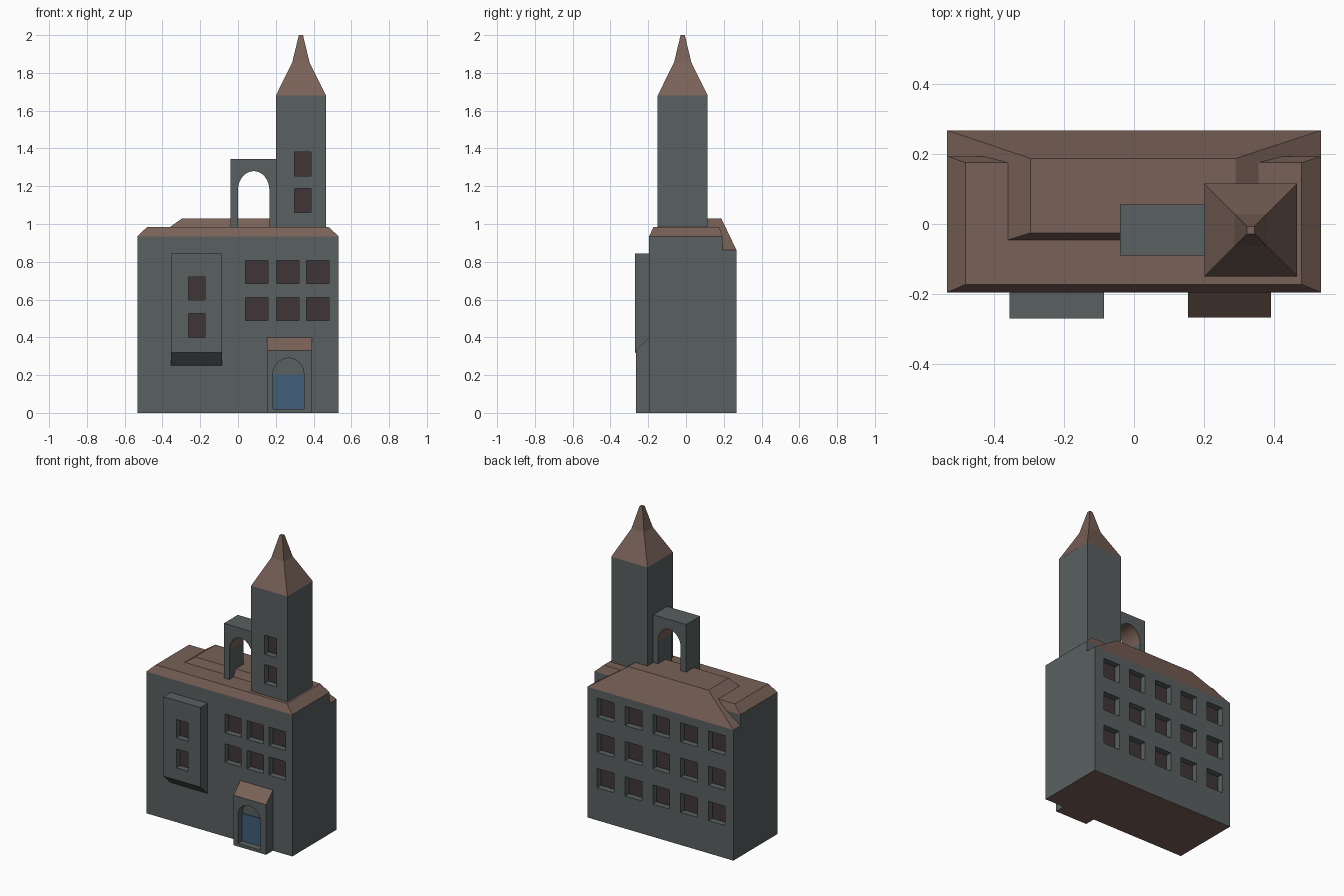
import bpy, bmesh, math

if "Cube" in bpy.data.objects:
    bpy.data.objects.remove(bpy.data.objects["Cube"])


def material(name, rgb):
    m = bpy.data.materials.new(name)
    m.diffuse_color = (*rgb, 1)
    m.use_nodes = True
    m.node_tree.nodes["Principled BSDF"].inputs["Base Color"].default_value = m.diffuse_color
    return m


WALL = material("grey wall", (0.100, 0.115, 0.118))
ROOF = material("brown roof", (0.188, 0.120, 0.095))
GLASS = material("dark window", (0.051, 0.037, 0.037))
DOOR = material("blue door", (0.051, 0.114, 0.195))
PALETTE = [WALL, ROOF, GLASS, DOOR]


def finish(name, bm, mat):
    bmesh.ops.recalc_face_normals(bm, faces=bm.faces)
    me = bpy.data.meshes.new(name)
    for f in bm.faces:
        f.material_index = mat
    bm.to_mesh(me)
    bm.free()
    for m in PALETTE:
        me.materials.append(m)
    ob = bpy.data.objects.new(name, me)
    bpy.context.collection.objects.link(ob)
    return ob


def add_loft(bm, rings):
    """Closed solid through a list of rings with equal point counts."""
    vs = [[bm.verts.new(p) for p in r] for r in rings]
    n = len(vs[0])
    bm.faces.new(vs[0])
    bm.faces.new(vs[-1])
    for a, b in zip(vs, vs[1:]):
        for i in range(n):
            j = (i + 1) % n
            bm.faces.new((a[i], a[j], b[j], b[i]))


def stack(name, levels, mat):
    """Rectangles (x0, x1, y0, y1, z) lofted upwards."""
    bm = bmesh.new()
    add_loft(bm, [[(a, c, z), (b, c, z), (b, d, z), (a, d, z)] for a, b, c, d, z in levels])
    return finish(name, bm, mat)


def box(name, x0, x1, y0, y1, z0, z1, mat=0):
    return stack(name, [(x0, x1, y0, y1, z0), (x0, x1, y0, y1, z1)], mat)


def side_profile(name, pts, x0, x1):
    bm = bmesh.new()
    add_loft(bm, [[(x, y, z) for y, z in pts] for x in (x0, x1)])
    return finish(name, bm, 0)


def front_profile(bm, pts, y0, y1):
    add_loft(bm, [[(x, y, z) for x, z in pts] for y in (y0, y1)])


def arch(x0, x1, z0, spring, top, n=16):
    """Arch outline from left foot over the crown to right foot."""
    c, r = (x0 + x1) / 2, (x1 - x0) / 2
    curve = [(c - r * math.cos(math.pi * i / n), spring + (top - spring) * math.sin(math.pi * i / n))
             for i in range(n + 1)]
    return [(x0, z0)] + curve + [(x1, z0)]


def paint(ob, mat, rule):
    for f in ob.data.polygons:
        if rule(f):
            f.material_index = mat


def recess(ob, outlines, face_y, depth, mat):
    """Sink outlines into the wall at face_y; colour the sunk faces."""
    back = face_y + depth
    bm = bmesh.new()
    for pts in outlines:
        front_profile(bm, pts, face_y - depth, back)
    cutter = finish("cutter", bm, 0)
    cutter.hide_render = True
    mod = ob.modifiers.new("recess", "BOOLEAN")
    mod.operation, mod.solver, mod.object = "DIFFERENCE", "EXACT", cutter
    bpy.context.view_layer.update()
    me = bpy.data.meshes.new_from_object(ob.evaluated_get(bpy.context.evaluated_depsgraph_get()))
    ob.modifiers.clear()
    ob.data = me
    bpy.data.objects.remove(cutter)
    paint(ob, mat, lambda f: abs(f.normal.y) > 0.9 and abs(f.center.y - back) < 1e-3)


def rects(columns, rows):
    return [[(a, c), (b, c), (b, d), (a, d)] for a, b in columns for c, d in rows]


def under(f):
    return f.normal.z < -0.9 and f.center.z < 0.01


FRONT, BACK = -0.195, 0.267

# Main building, with a lower eave at the back
body = side_profile("main_building", [(FRONT, 0), (BACK, 0), (BACK, 0.862), (0.193, 0.862),
                                      (0.193, 0.935), (FRONT, 0.935)], -0.533, 0.533)
recess(body, rects([(0.04, 0.16), (0.203, 0.323), (0.363, 0.483)], [(0.49, 0.612), (0.685, 0.808)]),
       FRONT, 0.04, 2)
recess(body, rects([(-0.067 + 0.203 * k, 0.055 + 0.203 * k) for k in range(-2, 3)],
                   [(0.215, 0.342), (0.448, 0.575), (0.68, 0.807)]), BACK, -0.04, 2)
paint(body, 1, under)

# Roofs
stack("front_roof", [(-0.533, 0.533, FRONT, 0.193, 0.935), (-0.48, 0.478, -0.172, 0.175, 0.985)], 1)
stack("rear_hip_roof", [(-0.533, 0.533, -0.10, BACK, 0.862), (-0.295, 0.29, -0.025, 0.187, 1.03)], 1)

# Tower and flared spire
tower = box("tower", 0.201, 0.465, -0.15, 0.115, 0.97, 1.68)
recess(tower, rects([(0.30, 0.386)], [(1.062, 1.187), (1.255, 1.38)]), -0.15, 0.04, 2)
cx, cy = 0.333, -0.0175
stack("spire", [(cx - h, cx + h, cy - h, cy + h, z)
                for h, z in ((0.1325, 1.68), (0.046, 1.855), (0.011, 2.0))], 1)

# Free-standing arch beside the tower
bm = bmesh.new()
front_profile(bm, [(-0.04, 0.975)] + arch(0.0, 0.166, 0.975, 1.18, 1.28)
              + [(0.201, 0.975), (0.201, 1.345), (-0.04, 1.345)], -0.09, 0.055)
bell_arch = finish("roof_arch", bm, 0)
paint(bell_arch, 1, lambda f: abs(f.normal.y) < 0.5 and 0.0 <= f.center.x <= 0.166
      and 1.181 < f.center.z < 1.3)

# Bay with a slanted underside
bay = side_profile("bay", [(-0.269, 0.32), (FRONT, 0.25), (FRONT, 0.845), (-0.269, 0.845)],
                   -0.355, -0.085)
recess(bay, rects([(-0.262, -0.176)], [(0.40, 0.525), (0.598, 0.72)]), -0.269, 0.04, 2)

# Porch with a sloping roof, arched doorway and door
porch = side_profile("porch", [(-0.266, 0), (FRONT, 0), (FRONT, 0.40), (-0.266, 0.33)], 0.154, 0.391)
paint(porch, 1, lambda f: under(f) or f.normal.z > 0.5)
recess(porch, [arch(0.185, 0.349, 0.02, 0.205, 0.29)], -0.266, 0.05, 0)
box("door", 0.185, 0.349, -0.221, -0.215, 0.02, 0.202, 3)
